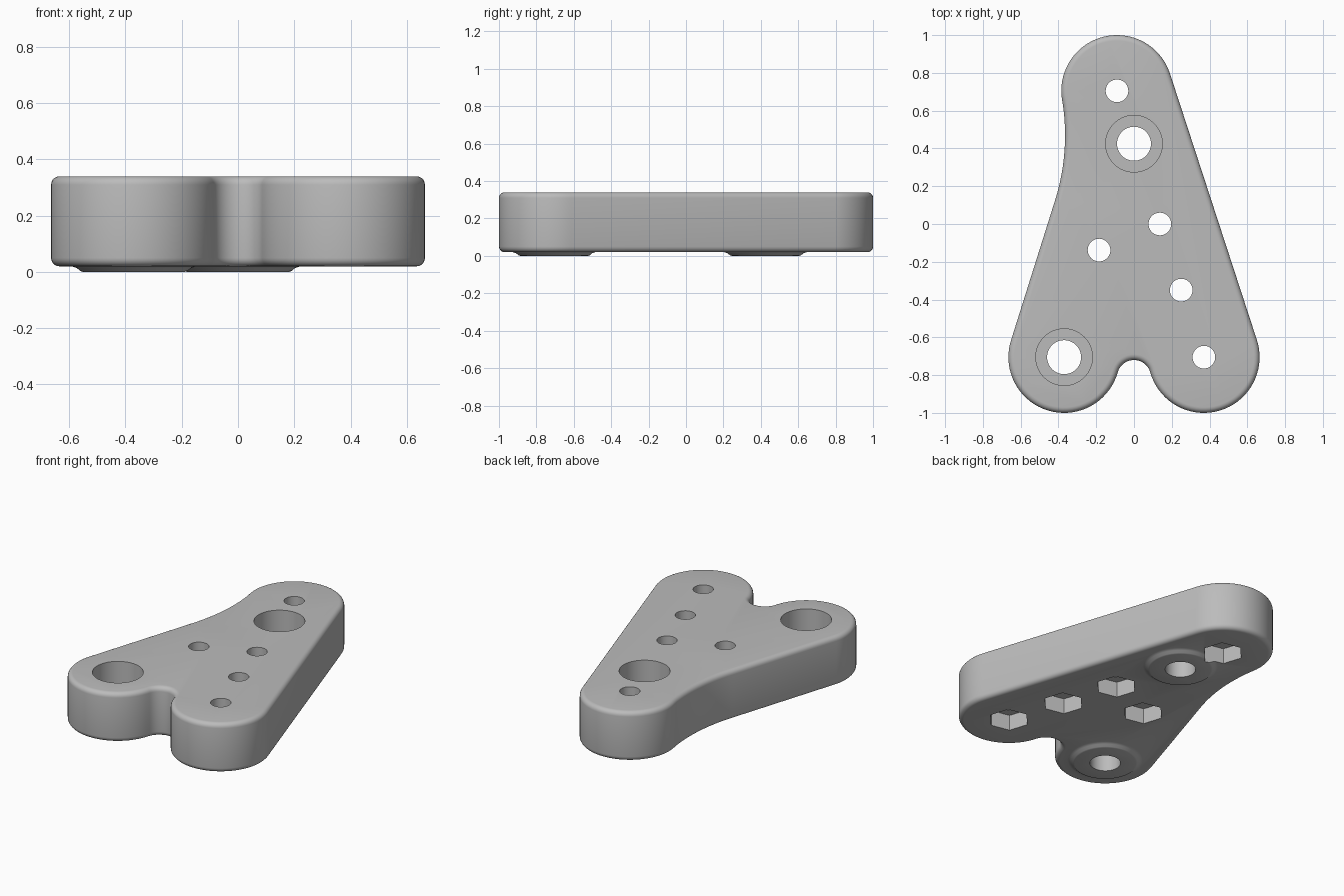
import bpy, bmesh, math
from mathutils import Vector, Matrix

if "Cube" in bpy.data.objects:
    bpy.data.objects.remove(bpy.data.objects["Cube"], do_unlink=True)

TOP, BASE, R = 0.34, 0.02, 0.295
TIP = Vector((-0.09, 0.705))
FOOT_L, FOOT_R = Vector((0.37, -0.705)), Vector((-0.37, -0.705))
SLOT_R = 0.0895
SLOT = Vector((0, -0.72 - SLOT_R))
WAIST_R = 1.15
WAIST = Vector((-1.515, 0.47))

grey = bpy.data.materials.new("plain grey")
grey.use_nodes = True
grey.diffuse_color = (0.5, 0.5, 0.5, 1)
grey.node_tree.nodes["Principled BSDF"].inputs["Base Color"].default_value = (0.5, 0.5, 0.5, 1)


def to_object(bm, name):
    bmesh.ops.recalc_face_normals(bm, faces=bm.faces)
    mesh = bpy.data.meshes.new(name)
    bm.to_mesh(mesh)
    bm.free()
    mesh.materials.append(grey)
    obj = bpy.data.objects.new(name, mesh)
    bpy.context.collection.objects.link(obj)
    return obj


def arc(centre, radius, start, end, steps):
    return [centre + radius * Vector((math.cos(a), math.sin(a)))
            for a in (start + (end - start) * i / steps for i in range(steps + 1))]


def heading(a, b):
    return math.atan2(b.y - a.y, b.x - a.x)


def combine(target, tool, operation):
    mod = target.modifiers.new(operation, 'BOOLEAN')
    mod.operation, mod.solver, mod.object = operation, 'EXACT', tool
    bpy.context.view_layer.objects.active = target
    bpy.ops.object.modifier_apply(modifier=mod.name)
    bpy.data.objects.remove(tool, do_unlink=True)


def cut(target, centre, radius, z0, z1, sides=48, turn=0.0):
    bm = bmesh.new()
    place = Matrix.Translation((centre[0], centre[1], (z0 + z1) / 2)) @ Matrix.Rotation(turn, 4, 'Z')
    bmesh.ops.create_cone(bm, cap_ends=True, segments=sides, radius1=radius,
                          radius2=radius, depth=z1 - z0, matrix=place)
    cutter = to_object(bm, "cutter")
    cutter.hide_render = True
    combine(target, cutter, 'DIFFERENCE')


# Outline: tangent arcs around both feet, the slot, the tip and the waist
full = 2 * math.pi
right_side = heading(FOOT_L, TIP) - math.pi / 2
left_side = math.pi - right_side
slot_a = heading(FOOT_R, SLOT)
slot_b = heading(FOOT_L, SLOT)
waist_end = heading(WAIST, TIP)
outline = arc(FOOT_R, R, left_side, slot_a + full, 36)
outline += arc(SLOT, SLOT_R, math.pi + slot_a, math.pi + slot_b - full
               if slot_b > 0 else math.pi + slot_b, 20)[1:-1]
outline += arc(FOOT_L, R, slot_b % full, right_side + full, 36)
outline += arc(TIP, R, right_side, waist_end + math.pi, 36)
outline += arc(WAIST, WAIST_R, waist_end, left_side - math.pi, 20)[1:]

# Plate with rounded rims
bm = bmesh.new()
floor = bm.faces.new([bm.verts.new((p.x, p.y, BASE)) for p in outline])
raised = bmesh.ops.extrude_face_region(bm, geom=[floor], use_keep_orig=True)
bmesh.ops.translate(bm, vec=(0, 0, TOP - BASE),
                    verts=[v for v in raised["geom"] if isinstance(v, bmesh.types.BMVert)])
bmesh.ops.recalc_face_normals(bm, faces=bm.faces)
rims = [e for e in bm.edges if abs(e.verts[0].co.z - e.verts[1].co.z) < 0.001]
bmesh.ops.bevel(bm, geom=rims, offset=0.03, offset_type='OFFSET', segments=5,
                profile=0.5, affect='EDGES')
plate = to_object(bm, "bracket_plate")

# Low flared bosses under the plate
BOSSES = [(0, 0.425), FOOT_R]
for centre in BOSSES:
    bm = bmesh.new()
    rings = []
    for radius, z in [(0.18, 0), (0.19, 0.003), (0.203, 0.014), (0.222, 0.0205), (0.222, 0.06)]:
        rings.append([bm.verts.new((p.x, p.y, z))
                      for p in arc(Vector(centre), radius, 0, full, 64)[:-1]])
    for low, high in zip(rings, rings[1:]):
        for i in range(64):
            j = (i + 1) % 64
            bm.faces.new((low[i], low[j], high[j], high[i]))
    bm.faces.new(rings[0])
    bm.faces.new(rings[-1])
    combine(plate, to_object(bm, "boss"), 'UNION')

# Counterbored bolt holes
for centre in BOSSES:
    cut(plate, centre, 0.15, 0.14, TOP + 0.1, 64)
    cut(plate, centre, 0.09, -0.1, TOP + 0.1)

# Small holes with hexagonal nut pockets underneath
side_turn = -left_side
for x, y, turn in [(0.37, -0.705, right_side), (0.25, -0.35, right_side),
                   (0.137, 0, right_side), (-0.09, 0.705, right_side),
                   (-0.185, -0.138, side_turn)]:
    cut(plate, (x, y), 0.06, -0.1, TOP + 0.1, 40)
    cut(plate, (x, y), 0.122, -0.1, BASE + 0.1, 6, turn)

bpy.ops.object.select_all(action='DESELECT')
plate.select_set(True)
bpy.context.view_layer.objects.active = plate
bpy.ops.object.shade_smooth_by_angle(angle=math.radians(30))
